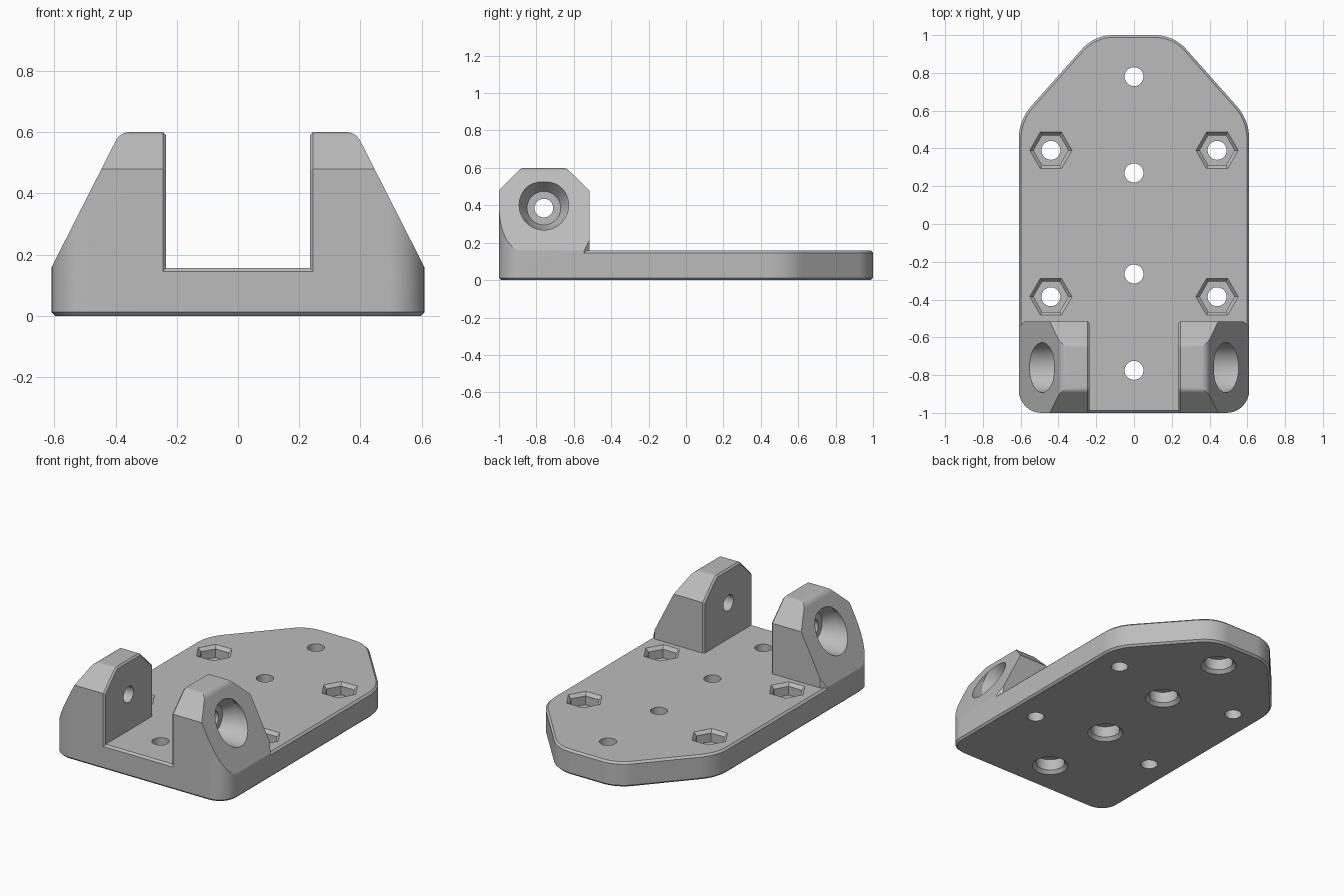
import bpy, bmesh, math
from mathutils import Vector

if "Cube" in bpy.data.objects:
    bpy.data.objects.remove(bpy.data.objects["Cube"], do_unlink=True)

grey = bpy.data.materials.new("plain_grey")
grey.use_nodes = True
COLOUR = (0.5, 0.5, 0.5, 1)
grey.diffuse_color = COLOUR
grey.node_tree.nodes["Principled BSDF"].inputs["Base Color"].default_value = COLOUR


def rounded(corners, steps=8):
    """Closed counter-clockwise loop with a fillet of radius r at each (x, y, r)."""
    loop = []
    n = len(corners)
    for i, (x, y, r) in enumerate(corners):
        p = Vector((x, y))
        if r == 0:
            loop.append(p)
            continue
        a = (Vector(corners[i - 1][:2]) - p).normalized()
        b = (Vector(corners[(i + 1) % n][:2]) - p).normalized()
        half = a.angle(b) / 2
        centre = p + (a + b).normalized() * r / math.sin(half)
        start = p + a * r / math.tan(half) - centre
        turn = math.pi - 2 * half
        for k in range(steps + 1):
            t = turn * k / steps
            c, s = math.cos(t), math.sin(t)
            loop.append(centre + Vector((start.x * c - start.y * s,
                                         start.x * s + start.y * c)))
    return loop


def inset(loop, d):
    """Move a counter-clockwise loop inward by d."""
    out = []
    for i, p in enumerate(loop):
        e, f = (p - loop[i - 1]).normalized(), (loop[(i + 1) % len(loop)] - p).normalized()
        n1, n2 = Vector((-e.y, e.x)), Vector((-f.y, f.x))
        out.append(p + (n1 + n2) * d / (1 + n1.dot(n2)))
    return out


def circle(r, u=0, v=0, sides=48):
    return [Vector((u + r * math.cos(math.tau * k / sides),
                    v + r * math.sin(math.tau * k / sides))) for k in range(sides)]


def loft(name, rings, axis="z", flip=1):
    """Closed solid through (height, loop) rings stacked along an axis."""
    place = {"x": lambda p, h: (flip * h, p.x, p.y),
             "y": lambda p, h: (flip * p.x, h, p.y),
             "z": lambda p, h: (flip * p.x, p.y, h)}[axis]
    bm = bmesh.new()
    rows = [[bm.verts.new(place(p, h)) for p in loop] for h, loop in rings]
    for low, high in zip(rows, rows[1:]):
        for i in range(len(low)):
            bm.faces.new((low[i - 1], low[i], high[i], high[i - 1]))
    bm.faces.new(rows[0])
    bm.faces.new(rows[-1])
    bmesh.ops.recalc_face_normals(bm, faces=bm.faces)
    mesh = bpy.data.meshes.new(name)
    bm.to_mesh(mesh)
    bm.free()
    mesh.materials.append(grey)
    ob = bpy.data.objects.new(name, mesh)
    bpy.context.collection.objects.link(ob)
    return ob


def combine(target, tool, operation):
    """Apply an exact boolean and drop the tool."""
    mod = target.modifiers.new("boolean", "BOOLEAN")
    mod.operation, mod.object, mod.solver = operation, tool, "EXACT"
    bpy.context.view_layer.objects.active = target
    bpy.ops.object.modifier_apply(modifier=mod.name)
    bpy.data.objects.remove(tool, do_unlink=True)


W, THICK, TOP = 0.61, 0.157, 0.6
INNER, LUG_BACK, EDGE = 0.235, -0.515, 0.012

# Base plate with chamfered rims
outline = rounded([(-W, -1, 0.12), (W, -1, 0.12), (W, 0.55, 0.26),
                   (0.21, 1, 0.22), (-0.21, 1, 0.22), (-W, 0.55, 0.26)])
trimmed = inset(outline, EDGE)
body = loft("bracket_body", [(0, trimmed), (EDGE, outline),
                             (THICK - EDGE, outline), (THICK, trimmed)])

# Lug shapes: plan, front taper and clipped side
plan = rounded([(INNER, -1, 0), (W, -1, 0.12), (W, LUG_BACK - 0.03, 0),
                (W - 0.03, LUG_BACK, 0), (INNER, LUG_BACK, 0)])
taper = rounded([(0, 0, 0), (W + 0.05, 0, 0), (W + 0.05, THICK, 0), (W, THICK, 0),
                 (0.385, TOP, 0.05), (0, TOP, 0)])
clip = rounded([(-1.1, 0, 0), (-0.4, 0, 0), (-0.4, 0.365, 0), (-0.64, TOP, 0.04),
                (-0.88, TOP, 0.04), (-1.1, 0.38, 0)])

for side, flip in (("left", 1), ("right", -1)):
    lug = loft(side + "_lug", [(0.03, plan), (0.8, plan)], "z", flip)
    combine(lug, loft("taper_tool", [(-1.2, taper), (0, taper)], "y", flip), "INTERSECT")
    combine(lug, loft("clip_tool", [(0, clip), (0.9, clip)], "x", flip), "INTERSECT")

    # Small chamfer around the inner face
    bm = bmesh.new()
    bm.from_mesh(lug.data)
    rim = [e for e in bm.edges
           if all(abs(abs(v.co.x) - INNER) < 0.001 for v in e.verts)
           and e.calc_face_angle(0) > 0.5]
    bmesh.ops.bevel(bm, geom=rim, offset=0.01, segments=1, affect="EDGES")
    bm.to_mesh(lug.data)
    bm.free()

    # Cross bolt hole opening into a flared pocket
    y, z = -0.76, 0.385
    bolt = [(0.1, circle(0.05, y, z)), (0.36, circle(0.05, y, z)),
            (0.36, circle(0.09, y, z)), (0.43, circle(0.132, y, 0.4)),
            (0.8, circle(0.132, y, 0.4))]
    combine(lug, loft("bolt_tool", bolt, "x", flip), "DIFFERENCE")
    combine(body, lug, "UNION")

# Centre holes, counterbored from below
for y in (-0.775, -0.265, 0.27, 0.78):
    steps = [(-0.02, 0.125), (0.02, 0.085), (0.09, 0.085), (0.09, 0.05), (0.3, 0.05)]
    combine(body, loft("bore_tool", [(h, circle(r, 0, y)) for h, r in steps]), "DIFFERENCE")

# Hexagonal nut pockets with through holes
for x in (-0.44, 0.44):
    for y in (-0.385, 0.39):
        steps = [(0.082, 0.092), (THICK - 0.02, 0.092), (THICK + 0.02, 0.132)]
        combine(body, loft("nut_tool", [(h, circle(r, x, y, 6)) for h, r in steps]),
                "DIFFERENCE")
        combine(body, loft("hole_tool", [(h, circle(0.05, x, y)) for h in (-0.1, 0.12)]),
                "DIFFERENCE")

# Smooth fillets and bores, crisp edges elsewhere
bpy.ops.object.select_all(action="DESELECT")
body.select_set(True)
bpy.context.view_layer.objects.active = body
bpy.ops.object.shade_smooth_by_angle(angle=math.radians(25))
weighted = body.modifiers.new("weighted_normals", "WEIGHTED_NORMAL")
weighted.keep_sharp = True
